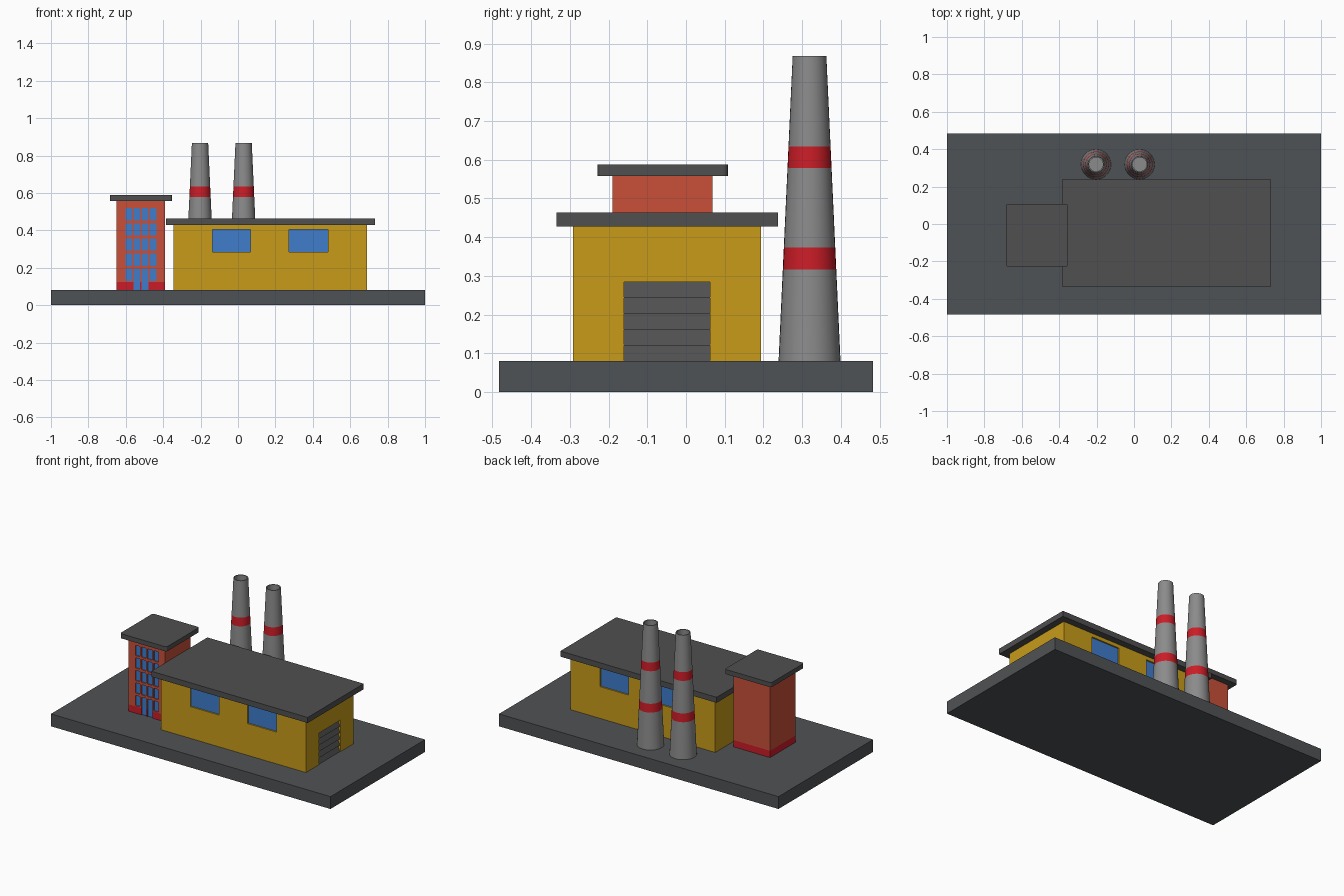
import bpy, bmesh, math

if "Cube" in bpy.data.objects:
    bpy.data.objects.remove(bpy.data.objects["Cube"])


def material(name, rgb):
    m = bpy.data.materials.new(name)
    m.diffuse_color = (*rgb, 1)
    m.use_nodes = True
    m.node_tree.nodes["Principled BSDF"].inputs["Base Color"].default_value = m.diffuse_color
    return m


SLAB = material("slab_grey", (0.078, 0.085, 0.09))
ROOF = material("roof_grey", (0.08, 0.08, 0.08))
YELLOW = material("yellow", (0.58, 0.33, 0.01))
BRICK = material("brick", (0.58, 0.08, 0.04))
RED = material("red", (0.6, 0.012, 0.02))
BLUE = material("blue", (0.05, 0.2, 0.6))
CONCRETE = material("concrete", (0.26, 0.26, 0.26))


def finish(name, bm, *mats):
    bmesh.ops.recalc_face_normals(bm, faces=bm.faces[:])
    mesh = bpy.data.meshes.new(name)
    bm.to_mesh(mesh)
    bm.free()
    ob = bpy.data.objects.new(name, mesh)
    bpy.context.collection.objects.link(ob)
    for m in mats:
        mesh.materials.append(m)
    return ob


def add_box(bm, x, y, z, axis=None, radius=0):
    """Box from (min, max) ranges; optionally round the edges along one axis."""
    r = bmesh.ops.create_cube(bm, size=1)
    for v in r["verts"]:
        v.co = [(a + b) / 2 + c * (b - a) for (a, b), c in zip((x, y, z), v.co)]
    if axis is not None:
        edges = {e for v in r["verts"] for e in v.link_edges
                 if abs(e.verts[0].co[axis] - e.verts[1].co[axis]) > 1e-5}
        bmesh.ops.bevel(bm, geom=list(edges), offset=radius, segments=3,
                        profile=0.5, affect='EDGES')


def boxes(name, specs, mat=None, axis=None, radius=0):
    bm = bmesh.new()
    for s in specs:
        add_box(bm, *s, axis, radius)
    return finish(name, bm, *([mat] if mat else []))


def cut(targets, cutter):
    for ob in targets:
        mod = ob.modifiers.new("openings", 'BOOLEAN')
        mod.object = cutter
        mod.solver = 'EXACT'
        bpy.context.view_layer.objects.active = ob
        bpy.ops.object.modifier_apply(modifier=mod.name)
    bpy.data.objects.remove(cutter)


# Base slab
boxes("base_slab", [((-1, 1), (-0.483, 0.483), (0, 0.08))], SLAB)

# Main hall and roof
hall = boxes("hall_walls", [((-0.345, 0.69), (-0.292, 0.194), (0.08, 0.43))], YELLOW)
boxes("hall_roof", [((-0.385, 0.733), (-0.335, 0.237), (0.428, 0.464))], ROOF)

# Hall windows, front and back, and the shutter opening
holes, panes = [], []
for x in ((-0.137, 0.068), (0.274, 0.48)):
    for y, d in ((-0.292, 1), (0.194, -1)):
        z = (0.285, 0.405)
        holes.append((x, sorted((y - d * 0.02, y + d * 0.012)), z))
        panes.append((x, sorted((y + d * 0.009, y + d * 0.02)), z))
holes.append(((0.66, 0.72), (-0.16, 0.062), (0.06, 0.284)))
cut([hall], boxes("hall_cutter", holes))
boxes("hall_windows", panes, BLUE)

# Roller shutter with a sawtooth section
bm = bmesh.new()
n, h = 5, (0.284 - 0.08) / 5
section = [(0.655, 0.284), (0.655, 0.08)]
for i in range(n):
    section += [(0.687, 0.08 + i * h), (0.668, 0.08 + (i + 1) * h)]
face = bm.faces.new([bm.verts.new((x, -0.16, z)) for x, z in section])
ext = bmesh.ops.extrude_face_region(bm, geom=[face])
bmesh.ops.translate(bm, vec=(0, 0.222, 0),
                    verts=[g for g in ext["geom"] if isinstance(g, bmesh.types.BMVert)])
finish("shutter_door", bm, ROOF)

# Office tower, plinth and roof
TX, TY = (-0.649, -0.389), (-0.19, 0.068)
tower = boxes("tower_walls", [(TX, TY, (0.124, 0.56))], BRICK)
plinth = boxes("tower_plinth", [(TX, TY, (0.08, 0.124))], RED)
boxes("tower_roof", [((-0.685, -0.352), (-0.228, 0.108), (0.558, 0.588))],
      ROOF, axis=2, radius=0.012)

# Tower window grid; the two middle columns reach the ground as doors
holes, panes = [], []
for col in range(4):
    cx = -0.519 + (col - 1.5) * 0.0437
    for row in range(5):
        z0 = 0.129 + row * 0.081
        z = (0.07 if row == 0 and col in (1, 2) else z0, z0 + 0.066)
        x = (cx - 0.0175, cx + 0.0175)
        holes.append((x, (-0.21, -0.18), z))
        panes.append((x, (-0.183, -0.172), z))
cut([tower, plinth], boxes("tower_cutter", holes, None, 1, 0.005))
boxes("tower_windows", panes, BLUE, 1, 0.005)

# Tapered chimneys with two red bands and a hollow mouth
def chimney(name, cx, cy, sides=32):
    z0, z1, r0, r1 = 0.08, 0.868, 0.08, 0.0435
    levels = (z0, 0.317, 0.373, 0.579, 0.634, z1)
    prof = [(r0 + (r1 - r0) * (z - z0) / (z1 - z0), z) for z in levels]
    prof += [(0.037, z1), (0.038, z1 - 0.06)]
    bm = bmesh.new()
    rings = [[bm.verts.new((cx + r * math.cos(a), cy + r * math.sin(a), z))
              for a in (2 * math.pi * k / sides for k in range(sides))]
             for r, z in prof]
    for i, (lo, hi) in enumerate(zip(rings, rings[1:])):
        for k in range(sides):
            j = (k + 1) % sides
            f = bm.faces.new((lo[k], lo[j], hi[j], hi[k]))
            f.material_index = int(i in (1, 3))
    bm.faces.new(rings[0])
    bm.faces.new(rings[-1])
    ob = finish(name, bm, CONCRETE, RED)
    bpy.ops.object.select_all(action='DESELECT')
    ob.select_set(True)
    bpy.context.view_layer.objects.active = ob
    bpy.ops.object.shade_smooth_by_angle(angle=math.radians(30))


chimney("chimney_left", -0.203, 0.319)
chimney("chimney_right", 0.03, 0.319)
